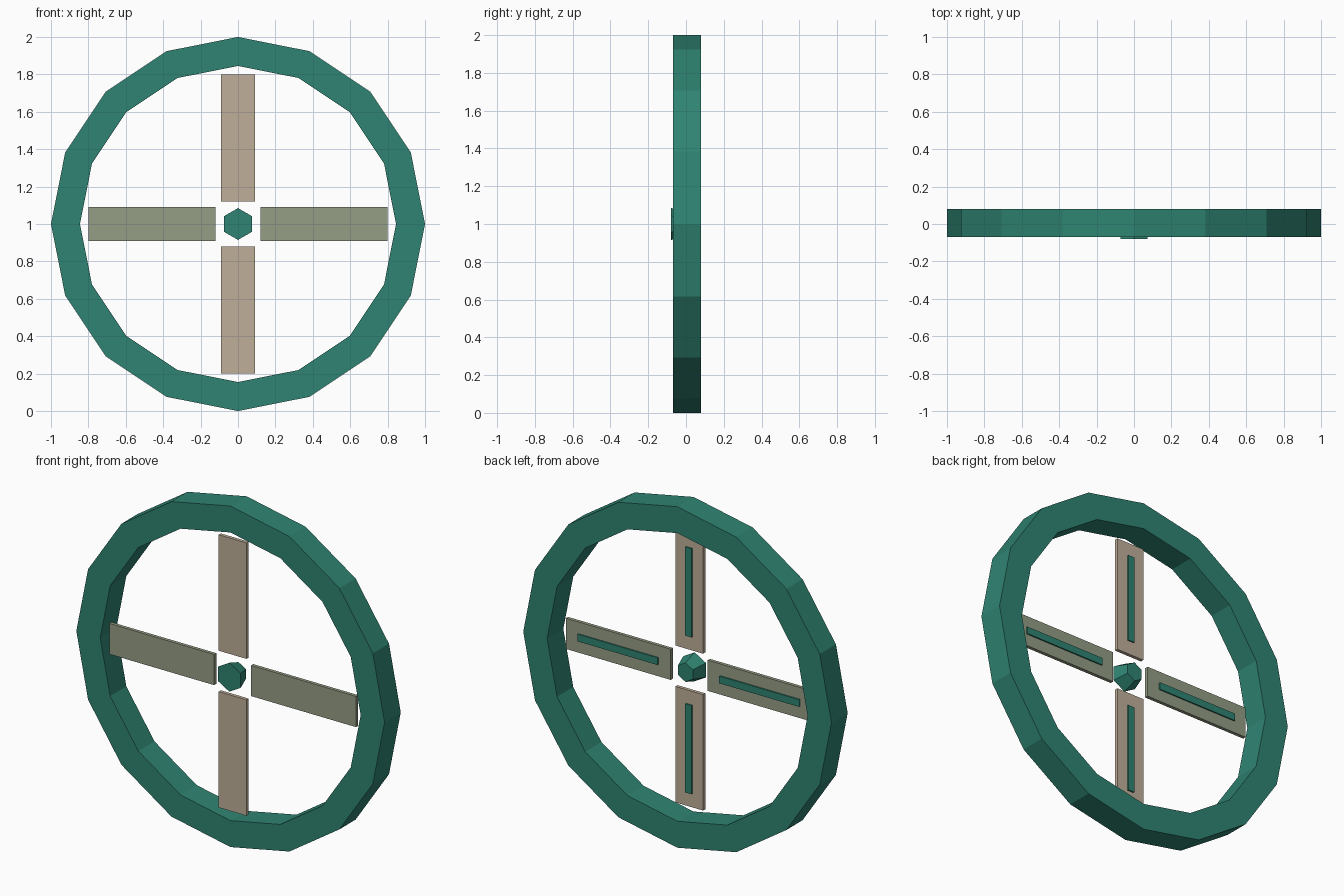
import bpy, bmesh, math

if "Cube" in bpy.data.objects:
    bpy.data.objects.remove(bpy.data.objects["Cube"])


def material(name, rgb):
    m = bpy.data.materials.new(name)
    lin = [((c / 255 + 0.055) / 1.055) ** 2.4 for c in rgb]
    m.diffuse_color = (*lin, 1)
    m.use_nodes = True
    m.node_tree.nodes["Principled BSDF"].inputs["Base Color"].default_value = m.diffuse_color
    return m


green = material("teal green", (47, 132, 114))
tan = material("warm tan", (191, 175, 153))
olive = material("olive grey", (149, 157, 133))


def finish(name, bm, mat):
    bmesh.ops.recalc_face_normals(bm, faces=bm.faces)
    me = bpy.data.meshes.new(name)
    bm.to_mesh(me)
    bm.free()
    me.materials.append(mat)
    ob = bpy.data.objects.new(name, me)
    bpy.context.collection.objects.link(ob)
    return ob


def loop(bm, r, y, n):
    # Ring of points in the xz plane, first point at the top
    return [bm.verts.new((r * math.sin(2 * math.pi * i / n), y,
                          1 + r * math.cos(2 * math.pi * i / n))) for i in range(n)]


def bridge(bm, a, b):
    n = len(a)
    for i in range(n):
        j = (i + 1) % n
        bm.faces.new((a[i], a[j], b[j], b[i]))


def box(name, x, y, z, mat):
    bm = bmesh.new()
    bmesh.ops.create_cube(bm, size=1)
    for v in bm.verts:
        v.co = [lo + (c + 0.5) * (hi - lo) for c, (lo, hi) in zip(v.co, (x, y, z))]
    return finish(name, bm, mat)


# Sixteen-sided rim with a rectangular section
bm = bmesh.new()
section = [(1.0, -0.07), (1.0, 0.08), (0.845, 0.08), (0.845, -0.07)]
rings = [loop(bm, r, y, 16) for r, y in section]
for k in range(4):
    bridge(bm, rings[k], rings[(k + 1) % 4])
finish("rim", bm, green)

# Six-sided hub, narrowing to the back
bm = bmesh.new()
front, back = loop(bm, 0.085, -0.08, 6), loop(bm, 0.056, 0.005, 6)
bridge(bm, front, back)
bm.faces.new(front)
bm.faces.new(back)
finish("hub", bm, green)

# Four blade panels, each with a spar on its back
PANEL_Y, SPAR_Y = (-0.05, -0.03), (-0.035, -0.022)
for side, s in (("low", -1), ("high", 1)):
    span = sorted((s * 0.12, s * 0.80))
    spar = sorted((s * 0.20, s * 0.72))
    up = lambda p: (1 + p[0], 1 + p[1])
    w, t = (-0.09, 0.09), (-0.021, 0.021)
    box("vertical_panel_" + side, w, PANEL_Y, up(span), tan)
    box("vertical_spar_" + side, t, SPAR_Y, up(spar), green)
    box("horizontal_panel_" + side, span, PANEL_Y, up(w), olive)
    box("horizontal_spar_" + side, spar, SPAR_Y, up(t), green)
